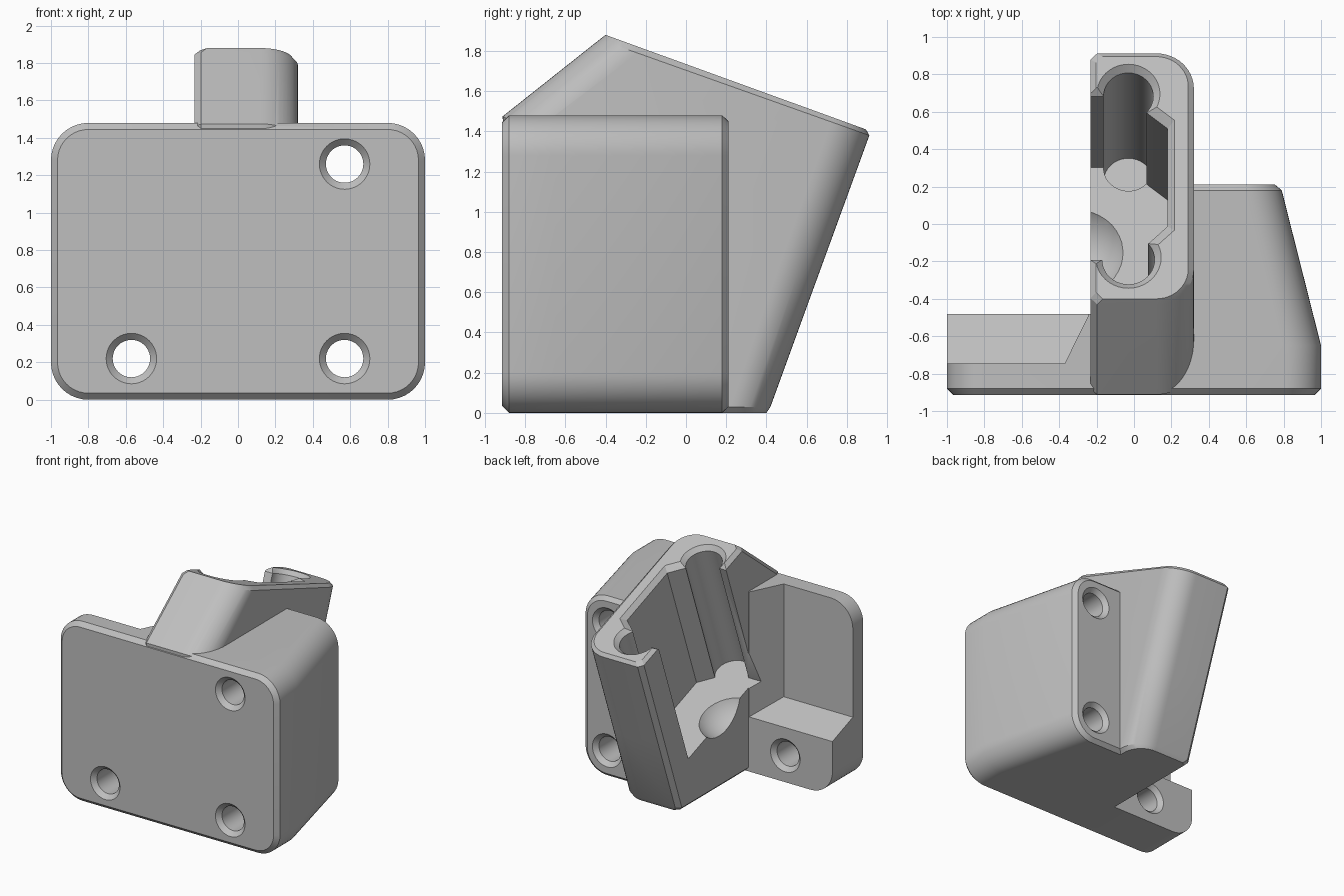
import bpy, bmesh, math
from mathutils import Vector

if "Cube" in bpy.data.objects:
    bpy.data.objects.remove(bpy.data.objects["Cube"])

mat = bpy.data.materials.new("matte_grey")
mat.diffuse_color = (0.52, 0.52, 0.52, 1)
mat.use_nodes = True
mat.node_tree.nodes["Principled BSDF"].inputs["Base Color"].default_value = mat.diffuse_color


def loft(name, rings):
    """Closed solid through rings holding equal numbers of points."""
    bm = bmesh.new()
    loops = [[bm.verts.new(p) for p in r] for r in rings]
    n = len(loops[0])
    for a, b in zip(loops, loops[1:]):
        for i in range(n):
            j = (i + 1) % n
            bm.faces.new((a[i], a[j], b[j], b[i]))
    bm.faces.new(loops[0])
    bm.faces.new(loops[-1])
    bmesh.ops.recalc_face_normals(bm, faces=bm.faces)
    me = bpy.data.meshes.new(name)
    bm.to_mesh(me)
    bm.free()
    me.materials.append(mat)
    ob = bpy.data.objects.new(name, me)
    bpy.context.collection.objects.link(ob)
    return ob


def boolean(ob, other, op):
    bpy.context.view_layer.objects.active = ob
    m = ob.modifiers.new("bool", 'BOOLEAN')
    m.operation, m.object, m.solver = op, other, 'EXACT'
    bpy.ops.object.modifier_apply(modifier=m.name)
    bpy.data.objects.remove(other)


def rounded(x0, x1, v0, v1, left, right, nl=10, nr=10):
    """Rectangle outline with rounded left and right corners."""
    pts = []
    for cx, cv, r, a0, n in ((x1 - right, v0 + right, right, -90, nr),
                             (x1 - right, v1 - right, right, 0, nr),
                             (x0 + left, v1 - left, left, 90, nl),
                             (x0 + left, v0 + left, left, 180, nl)):
        for i in range(n + 1):
            a = math.radians(a0 + 90 * i / n)
            pts.append((cx + r * math.cos(a), cv + r * math.sin(a)))
    return pts


def circle(cx, cv, r, n=40):
    return [(cx + r * math.cos(math.tau * i / n), cv + r * math.sin(math.tau * i / n))
            for i in range(n)]


# Main block: rounded, chamfered, tapering on the right towards the back
rings = []
for y, xr, g in ((-.915, 1, .035), (-.88, 1, 0), (-.65, 1, 0), (.18, .79, 0), (.212, .782, .03)):
    rings.append([(x, y, z) for x, z in rounded(-1 + g, xr - g, g, 1.48 - g, .2 - g, .2 - g)])
bracket = loft("mounting_bracket", rings)

# Left side: cut back to the shelf, then the sloped pocket above it
boolean(bracket, loft("back_cutter", [
    [(x, y, z) for x, z in ((-2, -1), (-.2, -1), (-.2, 3), (-2, 3))] for y in (-.48, 1)]), 'DIFFERENCE')
boolean(bracket, loft("pocket_cutter", [
    [(x, y, z) for x, z in ((-2, z0), (x1, z0), (x1, 3), (-2, 3))]
    for y, x1, z0 in ((-.745, -.37, .55), (-.4, -.2, .42))]), 'DIFFERENCE')

# Tilted holder: rings run from a front point to a back point in the side view
rings = []
for (fy, fz), (by, bz), g in (((-.40, 1.88), (.895, 1.41), .03),
                              ((-.43, 1.857), (.912, 1.38), 0),
                              ((-.912, 1.475), (.642, .64), 0),
                              ((-.85, .03), (.42, .03), 0),
                              ((-.83, 0), (.40, 0), .03)):
    f, b = Vector((0, fy, fz)), Vector((0, by, bz))
    d = (b - f).normalized()
    rings.append([Vector((x, 0, 0)) + f + d * v for x, v in
                  rounded(-.232 + g, .32 - g, 0, (b - f).length, .035, .2 - g, 1, 12)])
boolean(bracket, loft("holder", rings), 'UNION')

# Holder cavity, in coordinates (x, distance along sloped top, depth)
tilt = math.radians(20)
along = Vector((0, math.cos(tilt), -math.sin(tilt)))
down = Vector((0, -math.sin(tilt), -math.cos(tilt)))
top = Vector((0, -.40, 1.88))


def place(pts, depth):
    return [Vector((x, 0, 0)) + top + along * v + down * depth for x, v in pts]


def slot(g):
    half = ((-.30, .235), (-.03, .235), (.08, .33), (.18, .425),
            (.18, .98), (.08, 1.06), (-.03, 1.165), (-.30, 1.165))
    return [(x + math.copysign(g, x), v + math.copysign(g, v - .7)) for x, v in half]


boolean(bracket, loft("slot_cutter", [place(slot(g), d) for g, d in
                                      ((.085, -.05), (0, .035), (0, 1.15))]), 'DIFFERENCE')
for v, r, depth in ((1.165, .133, 1.37), (.235, .14, 1.15)):
    boolean(bracket, loft("tube_cutter", [place(circle(-.03, v, r + g), d) for g, d in
                                          ((.085, -.05), (0, .035), (0, depth))]), 'DIFFERENCE')

# Finger scoop in the sill of the side opening
bpy.ops.mesh.primitive_uv_sphere_add(segments=40, ring_count=20, radius=.29,
                                     location=place([(-.30, .68)], .99)[0])
boolean(bracket, bpy.context.object, 'DIFFERENCE')

# Screw holes, countersunk at both ends
for x, z, yb in ((-.57, .22, -.48), (.57, .22, .212), (.57, 1.26, .212)):
    boolean(bracket, loft("hole_cutter", [[(px, y, pz) for px, pz in circle(x, z, r)] for y, r in
                                          ((-.935, .155), (-.88, .1), (yb - .035, .1),
                                           (yb + .02, .155))]), 'DIFFERENCE')

bpy.ops.object.select_all(action='DESELECT')
bracket.select_set(True)
bpy.context.view_layer.objects.active = bracket
bpy.ops.object.shade_smooth_by_angle(angle=math.radians(25))
